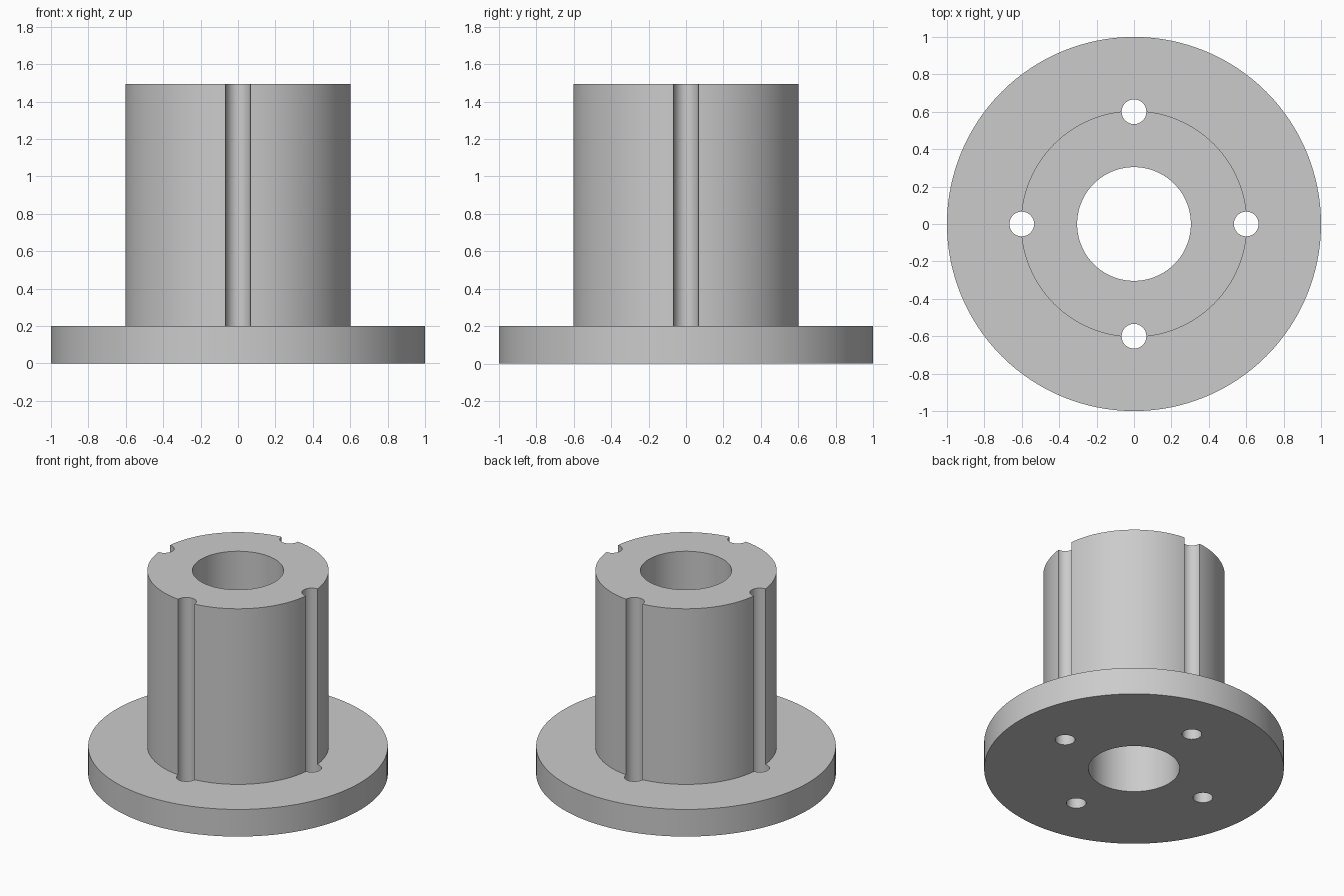
import bpy, bmesh, math
from mathutils import Vector

if "Cube" in bpy.data.objects:
    bpy.data.objects.remove(bpy.data.objects["Cube"], do_unlink=True)

FLANGE_R, HUB_R, BORE_R = 1.0, 0.605, 0.304
FLANGE_H, TOTAL_H = 0.2, 1.493
HOLE_R, HOLE_RING = 0.066, 0.6

# Single grey finish
grey = bpy.data.materials.new("grey_metal")
colour = (0.6, 0.6, 0.6, 1)
grey.use_nodes = True
grey.diffuse_color = colour
grey.node_tree.nodes["Principled BSDF"].inputs["Base Color"].default_value = colour


def lathe(name, profile, steps=128):
    """Revolve a closed (radius, height) profile around z."""
    bm = bmesh.new()
    verts = [bm.verts.new((r, 0, z)) for r, z in profile]
    edges = [bm.edges.new((v, verts[i - 1])) for i, v in enumerate(verts)]
    bmesh.ops.spin(bm, geom=verts + edges, cent=(0, 0, 0), axis=(0, 0, 1),
                   angle=math.tau, steps=steps, use_merge=True)
    bmesh.ops.remove_doubles(bm, verts=bm.verts, dist=1e-5)
    bmesh.ops.recalc_face_normals(bm, faces=bm.faces)
    mesh = bpy.data.meshes.new(name)
    bm.to_mesh(mesh)
    bm.free()
    obj = bpy.data.objects.new(name, mesh)
    bpy.context.collection.objects.link(obj)
    obj.data.materials.append(grey)
    return obj


# Flange and hub turned as one body with a through bore
body = lathe("flanged_bushing", [
    (BORE_R, 0), (FLANGE_R, 0), (FLANGE_R, FLANGE_H),
    (HUB_R, FLANGE_H), (HUB_R, TOTAL_H), (BORE_R, TOTAL_H)])

# Four bolt holes that also groove the hub wall
bm = bmesh.new()
for k in range(4):
    a = k * math.pi / 2
    hole = bmesh.ops.create_cone(bm, cap_ends=True, segments=48, radius1=HOLE_R,
                                 radius2=HOLE_R, depth=TOTAL_H + 0.4)
    offset = Vector((math.cos(a) * HOLE_RING, math.sin(a) * HOLE_RING, TOTAL_H / 2))
    bmesh.ops.translate(bm, verts=hole["verts"], vec=offset)
mesh = bpy.data.meshes.new("bolt_hole_cutter")
bm.to_mesh(mesh)
bm.free()
mesh.materials.append(grey)
cutter = bpy.data.objects.new("bolt_hole_cutter", mesh)
bpy.context.collection.objects.link(cutter)
cutter.hide_render = True

cut = body.modifiers.new("bolt_holes", 'BOOLEAN')
cut.operation, cut.solver, cut.object = 'DIFFERENCE', 'EXACT', cutter

# Apply the cut, drop the cutter and smooth the round walls
bpy.ops.object.select_all(action='DESELECT')
body.select_set(True)
bpy.context.view_layer.objects.active = body
bpy.ops.object.modifier_apply(modifier=cut.name)
bpy.data.objects.remove(cutter, do_unlink=True)
bpy.ops.object.shade_smooth_by_angle(angle=math.radians(30))
